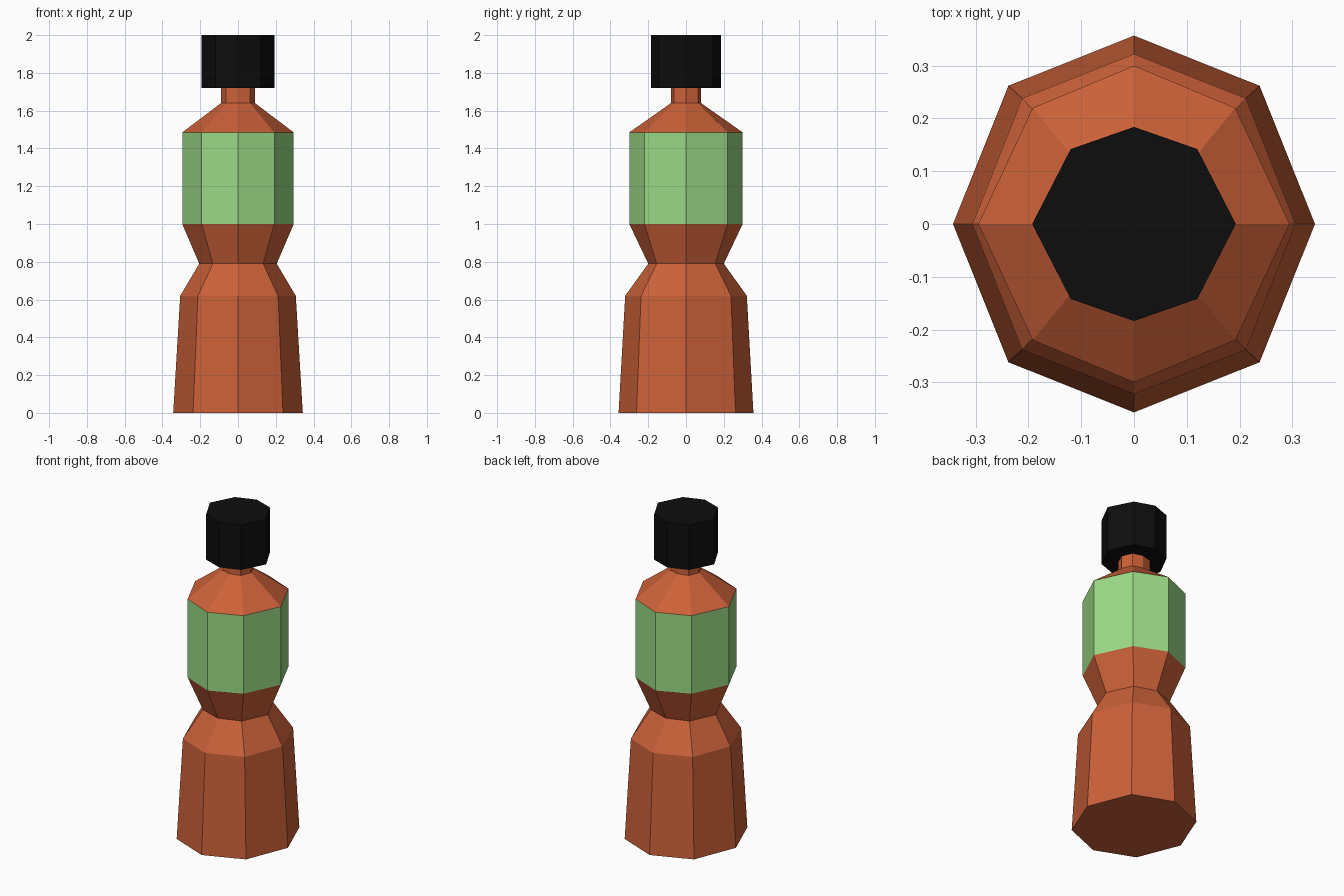
import bpy, bmesh

if "Cube" in bpy.data.objects:
    bpy.data.objects.remove(bpy.data.objects["Cube"])


def material(name, rgb):
    m = bpy.data.materials.new(name)
    m.diffuse_color = (*rgb, 1)
    m.use_nodes = True
    m.node_tree.nodes["Principled BSDF"].inputs["Base Color"].default_value = m.diffuse_color
    return m


def loft(name, rings, mat, bottom=False, top=False):
    """Eight-sided shell; each ring is (z, x radius, y radius, diagonal x, diagonal y)."""
    bm = bmesh.new()
    loops = []
    for z, rx, ry, dx, dy in rings:
        pts = [(rx, 0), (dx, dy), (0, ry), (-dx, dy),
               (-rx, 0), (-dx, -dy), (0, -ry), (dx, -dy)]
        loops.append([bm.verts.new((x, y, z)) for x, y in pts])
    for a, b in zip(loops, loops[1:]):
        for i in range(8):
            j = (i + 1) % 8
            bm.faces.new((a[i], a[j], b[j], b[i]))
    if bottom:
        bm.faces.new(loops[0][::-1])
    if top:
        bm.faces.new(loops[-1])
    mesh = bpy.data.meshes.new(name)
    bm.to_mesh(mesh)
    bm.free()
    mesh.materials.append(mat)
    obj = bpy.data.objects.new(name, mesh)
    bpy.context.collection.objects.link(obj)
    return obj


orange = material("orange_sauce", (0.60, 0.12, 0.04))
green = material("green_label", (0.33, 0.70, 0.24))
black = material("black_cap", (0.004, 0.004, 0.004))

label_ring = (0.295, 0.30, 0.192, 0.22)
neck_ring = (0.09, 0.08, 0.063, 0.063)
cap_ring = (0.193, 0.184, 0.12, 0.142)

# Tapered base and pinched waist
loft("lower_body", [(0.0, 0.343, 0.357, 0.238, 0.262),
                    (0.62, 0.306, 0.322, 0.212, 0.238),
                    (0.79, 0.205, 0.20, 0.133, 0.155),
                    (1.0, *label_ring)], orange, bottom=True)

# Straight label band
loft("label", [(1.0, *label_ring), (1.485, *label_ring)], green)

# Sloping shoulder and neck
loft("shoulder_neck", [(1.485, *label_ring), (1.64, *neck_ring),
                       (1.72, *neck_ring)], orange)

# Cap with an underside that meets the neck
loft("cap", [(1.72, *neck_ring), (1.72, *cap_ring), (2.0, *cap_ring)], black, top=True)
